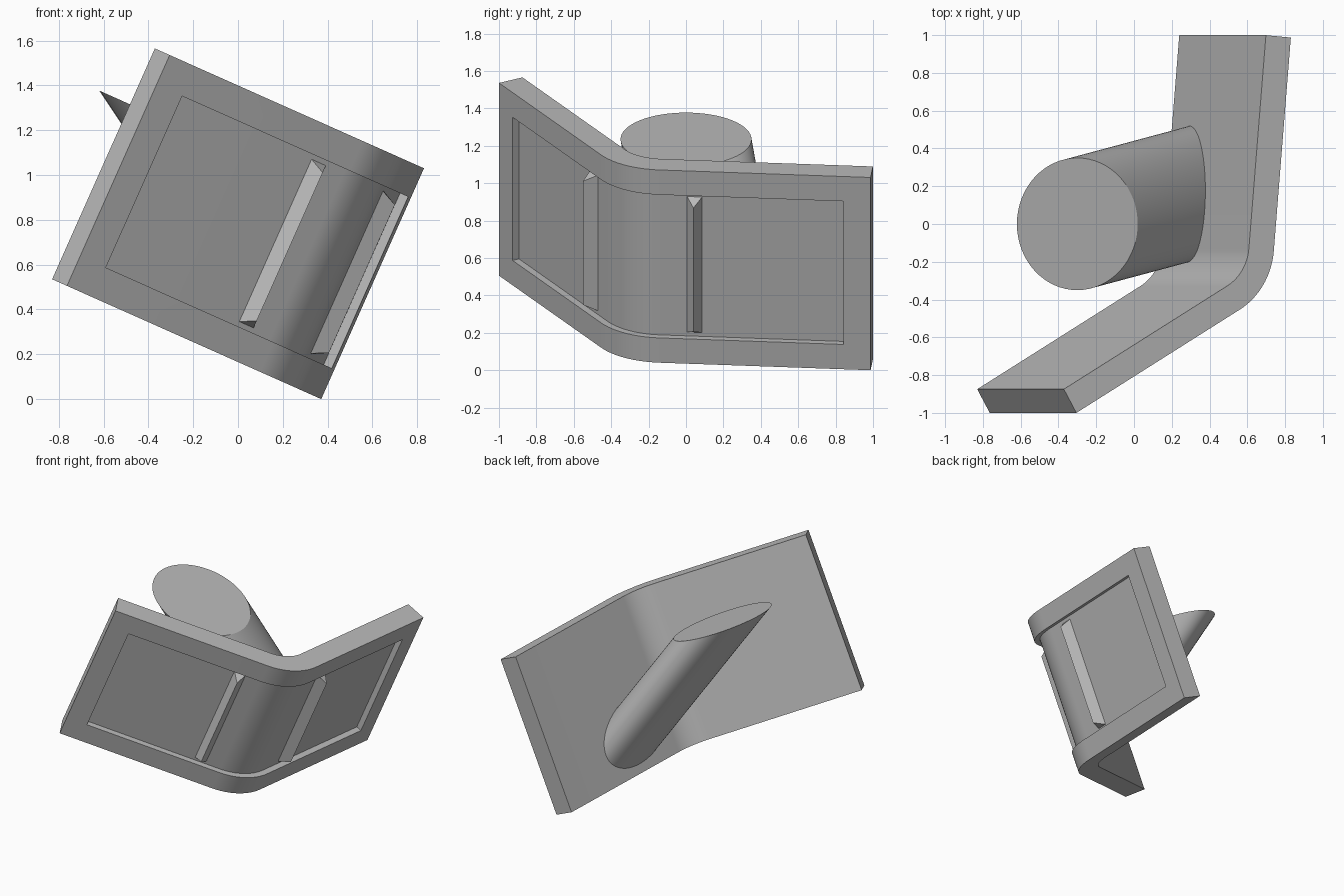
import bpy, bmesh
from math import sin, cos, tan, pi, radians
from mathutils import Matrix, Vector

if "Cube" in bpy.data.objects:
    bpy.data.objects.remove(bpy.data.objects["Cube"])

grey = bpy.data.materials.new("plain grey")
grey.use_nodes = True
colour = (0.5, 0.5, 0.5, 1)
grey.diffuse_color = colour
grey.node_tree.nodes["Principled BSDF"].inputs["Base Color"].default_value = colour

# The whole piece leans sideways; parts are built upright with the top edge at z = 0
LEAN = Matrix.Translation((0, 0, 1.4)) @ Matrix.Rotation(radians(24), 4, 'Y')
HEIGHT, THICK, MARGIN, DEPTH = 1.128, 0.145, 0.145, 0.04
RADIUS = 0.4
CORNER = Vector((0.792, -0.35))
ANG_A, ANG_B = radians(-60), radians(-5)       # outward normals of the two wings
OUT_A = Vector((cos(ANG_A), sin(ANG_A)))
OUT_B = Vector((cos(ANG_B), sin(ANG_B)))
DIR_A = Vector((OUT_A.y, -OUT_A.x))            # from the corner along each wing
DIR_B = Vector((-OUT_B.y, OUT_B.x))
LEN_A, LEN_B = 1.30, 1.342


def make(name, bm):
    bmesh.ops.recalc_face_normals(bm, faces=bm.faces)
    mesh = bpy.data.meshes.new(name)
    bm.to_mesh(mesh)
    bm.free()
    mesh.materials.append(grey)
    obj = bpy.data.objects.new(name, mesh)
    bpy.context.collection.objects.link(obj)
    obj.matrix_world = LEAN
    return obj


def activate(obj):
    bpy.ops.object.select_all(action='DESELECT')
    obj.select_set(True)
    bpy.context.view_layer.objects.active = obj


def smooth(obj):
    activate(obj)
    bpy.ops.object.shade_smooth_by_angle(angle=radians(30))


def bridge(name, lower, upper):
    """Closed solid between two matching loops of points."""
    bm = bmesh.new()
    lo = [bm.verts.new(p) for p in lower]
    hi = [bm.verts.new(p) for p in upper]
    n = len(lo)
    bm.faces.new(lo)
    bm.faces.new(hi)
    for i in range(n):
        j = (i + 1) % n
        bm.faces.new((lo[i], lo[j], hi[j], hi[i]))
    return make(name, bm)


def bent_line(inward, trim, steps=16):
    """Bent profile, set inward from the outer face and trimmed at both ends."""
    centre = CORNER + DIR_A * RADIUS * tan((ANG_B - ANG_A) / 2) - OUT_A * RADIUS
    pts = [CORNER + DIR_A * (LEN_A - trim) - OUT_A * inward]
    for i in range(steps + 1):
        a = ANG_A + (ANG_B - ANG_A) * i / steps
        pts.append(centre + Vector((cos(a), sin(a))) * (RADIUS - inward))
    pts.append(CORNER + DIR_B * (LEN_B - trim) - OUT_B * inward)
    return pts


def bent_slab(name, d0, d1, trim):
    loop = bent_line(d0, trim) + bent_line(d1, trim)[::-1]
    return bridge(name, [(*p, trim - HEIGHT) for p in loop], [(*p, -trim) for p in loop])


# Bent plate with a shallow recess across its outer face
plate = bent_slab("bent_plate", 0, THICK, 0)
cutter = bent_slab("recess_cutter", -0.05, DEPTH, MARGIN)
cutter.hide_render = True
cut = plate.modifiers.new("recess", 'BOOLEAN')
cut.operation, cut.solver, cut.object = 'DIFFERENCE', 'EXACT', cutter
activate(plate)
bpy.ops.object.modifier_apply(modifier=cut.name)
bpy.data.objects.remove(cutter)
smooth(plate)


# Ridge-shaped ribs with sloped ends, one on each wing
def rib(name, along, out, distance):
    base = CORNER + along * distance - out * DEPTH
    half, rise, slope = 0.043, 0.07, 0.037
    ends = []
    for z, s in ((0.165 - HEIGHT, 1), (-0.165, -1)):
        ends.append([(*(base - along * half - out * 0.005), z),
                     (*(base + along * half - out * 0.005), z),
                     (*(base + out * rise), z + s * slope)])
    bridge(name, *ends)


rib("front_rib", DIR_A, OUT_A, 0.35)
rib("back_rib", DIR_B, OUT_B, 0.394)

# Slanted round post that runs down into the inner face
run = LEAN.to_3x3().inverted() @ Vector((1, 0.268, -1.5))
run2 = run.xy
cap, foot = [], []
for i in range(64):
    a = 2 * pi * i / 64
    p = Vector((-0.207 + 0.35 * cos(a), 0.35 * sin(a), -0.273))
    reach = []
    for out in (OUT_A, OUT_B):
        speed = run2.dot(out)
        if speed > 0:
            reach.append((CORNER - out * 0.1 - p.xy).dot(out) / speed)
    cap.append(p)
    foot.append(p + run * min(reach))
smooth(bridge("slanted_post", foot, cap))
